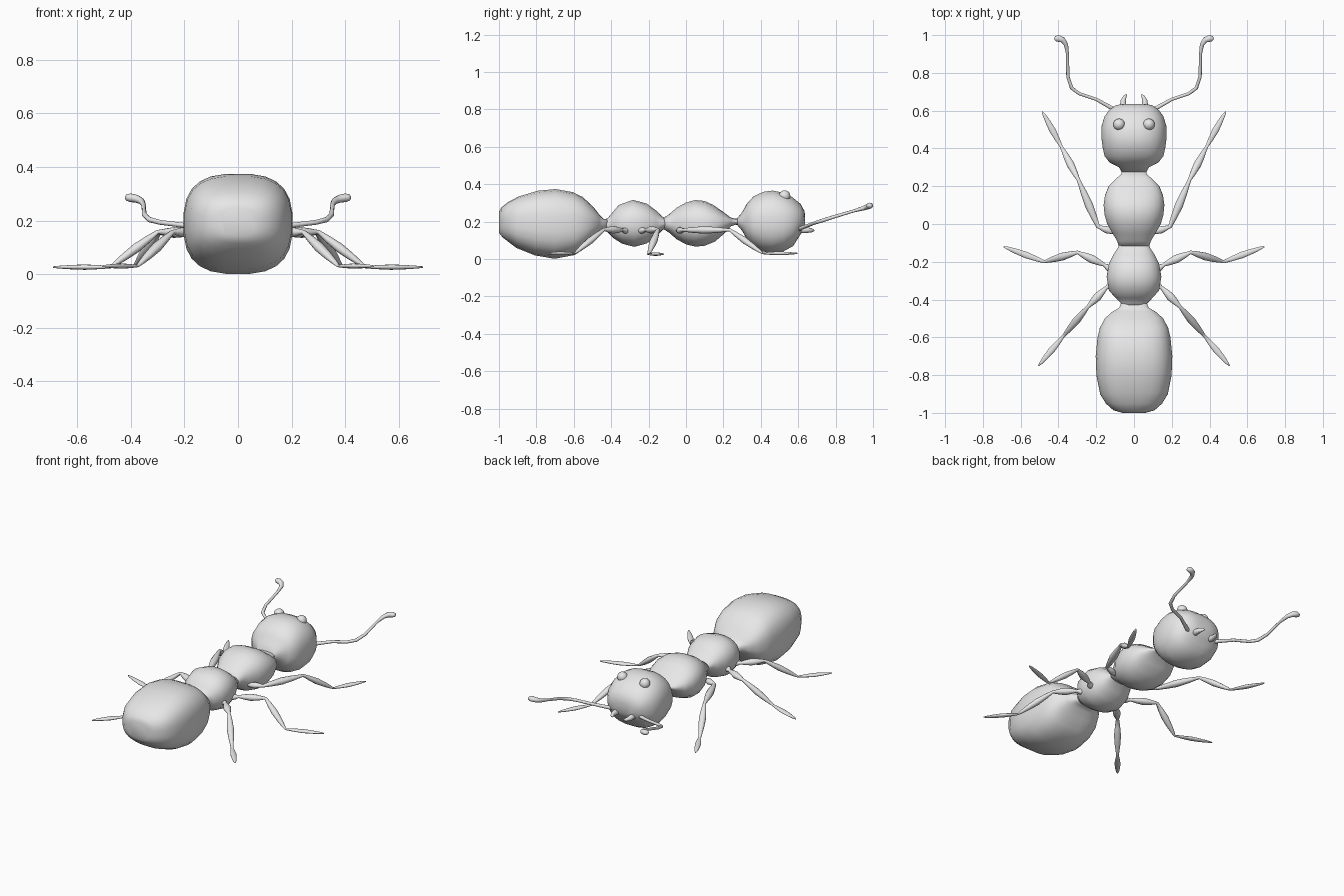
import bpy, bmesh, math
from mathutils import Vector

grey = bpy.data.materials.new("plain_grey")
grey.diffuse_color = (0.8, 0.8, 0.8, 1)


def finish(name, bm):
    bmesh.ops.recalc_face_normals(bm, faces=bm.faces)
    for f in bm.faces:
        f.smooth = True
    me = bpy.data.meshes.new(name)
    bm.to_mesh(me)
    bm.free()
    me.materials.append(grey)
    ob = bpy.data.objects.new(name, me)
    bpy.context.collection.objects.link(ob)
    return ob


def loft(name, rings, sides=10, power=2.0):
    """Skin superellipse rings (centre, half width, half height) along a path."""
    bm = bmesh.new()
    pts = [Vector(r[0]) for r in rings]
    loops = []
    for i, (c, w, h) in enumerate(rings):
        t = (pts[min(i + 1, len(pts) - 1)] - pts[max(i - 1, 0)]).normalized()
        side = t.cross(Vector((0, 0, 1))).normalized()
        up = side.cross(t)
        loop = []
        for k in range(sides):
            a = 2 * math.pi * (k + 0.5) / sides
            ca, sa = math.cos(a), math.sin(a)
            x = math.copysign(abs(ca) ** (2 / power), ca) * w
            z = math.copysign(abs(sa) ** (2 / power), sa) * h
            loop.append(bm.verts.new(pts[i] + side * x + up * z))
        loops.append(loop)
    for a, b in zip(loops, loops[1:]):
        for k in range(sides):
            n = (k + 1) % sides
            bm.faces.new((a[k], a[n], b[n], b[k]))
    bm.faces.new(loops[0])
    bm.faces.new(loops[-1])
    return finish(name, bm)


def body(name, rows, power):
    # rows: y, half width, bottom z, top z
    loft(name, [((0, y, (lo + hi) / 2), w, (hi - lo) / 2)
                for y, w, lo, hi in rows], 24, power)


# Body segments, tail to head
body("abdomen", [
    (-1.0, .06, .14, .25), (-.985, .11, .115, .275), (-.95, .15, .09, .305),
    (-.9, .18, .057, .335), (-.8, .2, .018, .366), (-.7, .204, 0, .375),
    (-.6, .194, .02, .358), (-.55, .182, .05, .332), (-.5, .155, .1, .28),
    (-.465, .115, .14, .235), (-.445, .08, .155, .215), (-.42, .068, .15, .215)], 2.75)
body("rear_thorax", [
    (-.44, .072, .155, .21), (-.42, .07, .145, .22), (-.39, .1, .11, .25),
    (-.35, .134, .08, .29), (-.28, .146, .064, .317), (-.21, .134, .082, .297),
    (-.16, .108, .12, .26), (-.125, .085, .155, .225), (-.1, .08, .165, .215)], 2.3)
body("front_thorax", [
    (-.12, .08, .16, .22), (-.09, .09, .14, .24), (-.05, .114, .105, .275),
    (0, .143, .077, .302), (.05, .157, .065, .316), (.1, .162, .07, .311),
    (.15, .155, .092, .29), (.2, .135, .135, .255), (.24, .095, .175, .222),
    (.265, .066, .183, .215), (.3, .066, .18, .22)], 2.3)
body("head", [
    (.275, .066, .18, .22), (.3, .08, .15, .25), (.325, .13, .105, .295),
    (.36, .157, .066, .335), (.41, .168, .04, .36), (.46, .174, .03, .367),
    (.52, .172, .04, .356), (.57, .157, .068, .332), (.605, .13, .105, .295),
    (.625, .1, .135, .255), (.636, .05, .165, .225)], 2.4)


def spindle(points, thick):
    """Tapered limb segments: thin at the joints, swollen between them."""
    rings = []
    shape = [(0, .45), (.2, .75), (.45, 1), (.7, .8), (.9, .5)]
    for (a, b), (w, h) in zip(zip(points, points[1:]), thick):
        a, b = Vector(a), Vector(b)
        rings += [(a.lerp(b, u), w * s, h * s) for u, s in shape]
    rings.append((points[-1], .003, .003))
    return rings


legs = {
    "front_leg": [(.1, -.045, .15), (.19, -.015, .155), (.295, .235, .155),
                  (.385, .41, .03), (.485, .595, .03)],
    "middle_leg": [(.1, -.255, .15), (.16, -.215, .155), (.3, -.15, .157),
                   (.475, -.2, .026), (.69, -.12, .026)],
    "hind_leg": [(.1, -.31, .15), (.15, -.34, .155), (.245, -.44, .157),
                 (.375, -.595, .03), (.505, -.75, .03)],
}
leg_thick = [(.02, .018), (.023, .02), (.021, .018), (.018, .01)]

antenna = [((.08, .59, .155), .012, .012), ((.12, .615, .165), .011, .011),
           ((.2, .66, .182), .009, .009), ((.29, .69, .193), .009, .009),
           ((.33, .72, .203), .01, .01), ((.35, .78, .222), .009, .009),
           ((.352, .9, .258), .008, .008), ((.36, .95, .272), .012, .012),
           ((.378, .975, .281), .016, .015), ((.402, .983, .285), .019, .016),
           ((.416, .981, .286), .014, .012), ((.422, .98, .286), .004, .004)]
mandible = [((.05, .59, .155), .018, .018), ((.058, .63, .155), .018, .017),
            ((.057, .655, .154), .014, .014), ((.048, .675, .153), .009, .01),
            ((.04, .686, .152), .003, .003)]

# Mirrored limbs, feelers, jaws and eyes
for tag, s in (("right", 1), ("left", -1)):
    parts = {n: spindle(p, leg_thick) for n, p in legs.items()}
    parts["antenna"] = antenna
    parts["mandible"] = mandible
    for n, rings in parts.items():
        loft(f"{n}_{tag}", [((s * c[0], c[1], c[2]), w, h) for c, w, h in rings])
    bm = bmesh.new()
    bmesh.ops.create_uvsphere(bm, u_segments=16, v_segments=10, radius=.031)
    bmesh.ops.translate(bm, verts=bm.verts, vec=(s * .079, .527, .336))
    finish(f"eye_{tag}", bm)
